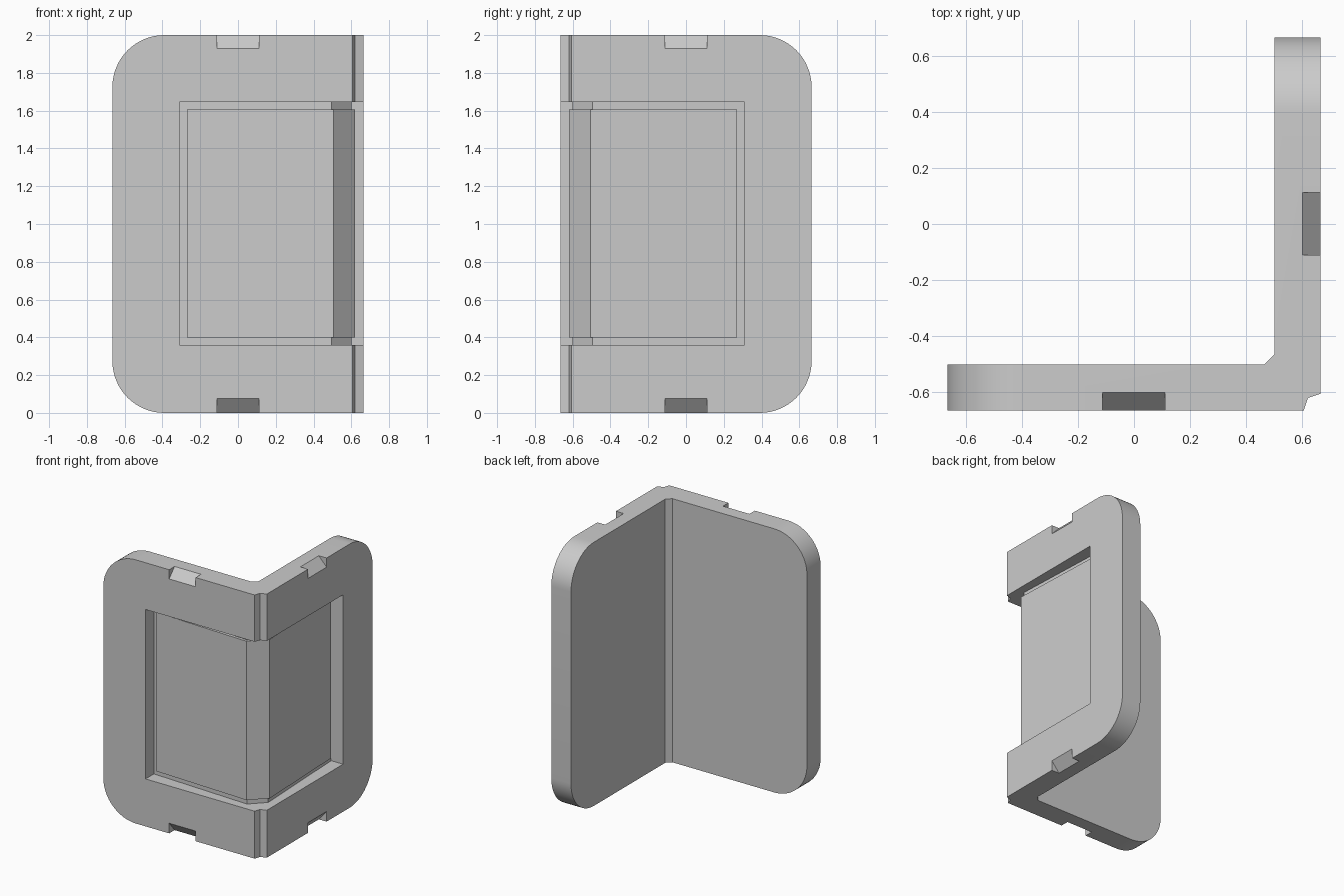
import bpy, bmesh, math

if "Cube" in bpy.data.objects:
    bpy.data.objects.remove(bpy.data.objects["Cube"], do_unlink=True)

grey = bpy.data.materials.new("light grey plastic")
grey.use_nodes = True
COLOUR = (0.6, 0.6, 0.6, 1)
grey.diffuse_color = COLOUR
grey.node_tree.nodes["Principled BSDF"].inputs["Base Color"].default_value = COLOUR

HALF, HEIGHT, INNER = 0.665, 2.0, 0.5


def add_object(name, bm):
    bmesh.ops.recalc_face_normals(bm, faces=bm.faces)
    mesh = bpy.data.meshes.new(name)
    bm.to_mesh(mesh)
    bm.free()
    mesh.materials.append(grey)
    obj = bpy.data.objects.new(name, mesh)
    bpy.context.collection.objects.link(obj)
    return obj


def prism(points, offset):
    """Closed solid from a 3D outline swept along an offset."""
    bm = bmesh.new()
    face = bm.faces.new([bm.verts.new(p) for p in points])
    swept = bmesh.ops.extrude_face_region(bm, geom=[face], use_keep_orig=True)
    verts = [g for g in swept["geom"] if isinstance(g, bmesh.types.BMVert)]
    bmesh.ops.translate(bm, verts=verts, vec=offset)
    return bm


def mirrored(half):
    """Complete an outline across the diagonal shared by the two walls."""
    return half + [(-y, -x) for x, y in reversed(half)]


def upright(outline, low, high):
    return prism([(x, y, low) for x, y in outline], (0, 0, high - low))


def cut(target, name, bm):
    cutter = add_object(name, bm)
    cutter.hide_render = True
    cutter.hide_set(True)
    mod = target.modifiers.new(name, "BOOLEAN")
    mod.operation, mod.solver, mod.object = "DIFFERENCE", "EXACT", cutter


# Two-walled corner shell with a V groove outside and a small fillet inside
outer = [(-HALF, -HALF), (0.605, -HALF), (0.62, -0.62)]
half_inner = [(INNER, HALF), (INNER, -0.465)]
outline = outer + [(-y, -x) for x, y in reversed(outer[:2])]
outline += half_inner + [(-y, -x) for x, y in reversed(half_inner)]
bm = upright(outline, 0, HEIGHT)
free_corners = []
for edge in bm.edges:
    a, b = (v.co for v in edge.verts)
    at_end = all(v.x < -HALF + 0.001 for v in (a, b)) or all(v.y > HALF - 0.001 for v in (a, b))
    if at_end and abs(a.z - b.z) < 0.001:
        free_corners.append(edge)
bmesh.ops.bevel(bm, geom=free_corners, offset=0.275, segments=16, profile=0.5, affect="EDGES")
shell = add_object("corner_shell", bm)

# Window recess wrapping around the corner, its floor slightly tilted
recess = mirrored([(-0.31, -0.8), (-0.31, -0.565), (0.495, -0.6)])
recess.append((0.8, -0.8))
cut(shell, "recess_cutter", upright(recess, 0.36, 1.645))

# Sloped notches at the top and bottom of both walls
for end, z, depth in (("top", HEIGHT, -0.07), ("bottom", 0, 0.077)):
    away = -math.copysign(1, depth)
    profile = [(HALF, z + depth), (HALF + 0.05, z + depth * 1.77),
               (HALF + 0.05, z + away * 0.05), (0.6, z + away * 0.05), (0.6, z)]
    # Straight continuation of the slope keeps the front edge sharp
    profile[1] = (HALF + 0.05, z + depth * 0.115 / 0.065)
    cut(shell, f"front_{end}_notch_cutter",
        prism([(-0.112, -d, h) for d, h in profile], (0.222, 0, 0)))
    cut(shell, f"side_{end}_notch_cutter",
        prism([(d, -0.11, h) for d, h in profile], (0, 0.222, 0)))

# Apply the cuts and smooth the rounded ends
bpy.context.view_layer.update()
graph = bpy.context.evaluated_depsgraph_get()
cut_mesh = bpy.data.meshes.new_from_object(shell.evaluated_get(graph))
shell.modifiers.clear()
shell.data = cut_mesh
for obj in [o for o in bpy.data.objects if o.name.endswith("_cutter")]:
    bpy.data.objects.remove(obj, do_unlink=True)

# Raised panel folded around the corner inside the recess
panel = mirrored([(-0.27, -0.53), (-0.27, -0.59), (0.505, -0.62)]) + [(0.53, -0.53)]
add_object("folded_panel", upright(panel, 0.4, 1.605))

bpy.ops.object.select_all(action="DESELECT")
shell.select_set(True)
bpy.context.view_layer.objects.active = shell
bpy.ops.object.shade_smooth_by_angle(angle=math.radians(20))
